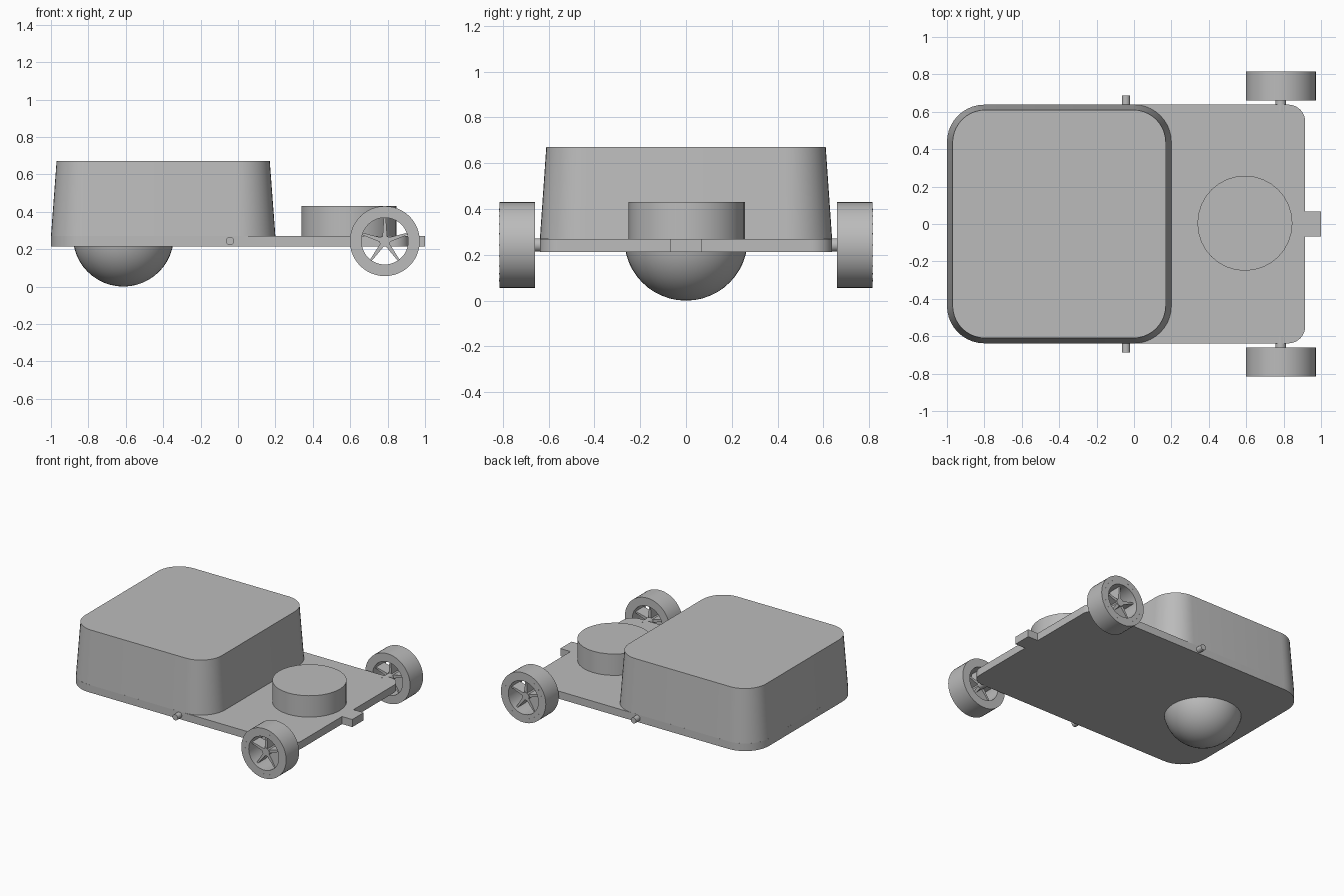
import bpy, bmesh
from math import cos, sin, pi, radians
from mathutils import Matrix, Vector

cube = bpy.data.objects.get("Cube")
if cube:
    bpy.data.objects.remove(cube)

GREY = (0.5, 0.5, 0.5, 1)
grey = bpy.data.materials.new("plain grey")
grey.use_nodes = True
grey.diffuse_color = GREY
grey.node_tree.nodes["Principled BSDF"].inputs["Base Color"].default_value = GREY


def finish(name, bm):
    """Turn a bmesh into a named, shaded object."""
    bmesh.ops.recalc_face_normals(bm, faces=bm.faces)
    mesh = bpy.data.meshes.new(name)
    bm.to_mesh(mesh)
    bm.free()
    mesh.materials.append(grey)
    obj = bpy.data.objects.new(name, mesh)
    bpy.context.collection.objects.link(obj)
    bpy.ops.object.select_all(action="DESELECT")
    obj.select_set(True)
    bpy.context.view_layer.objects.active = obj
    bpy.ops.object.shade_smooth_by_angle(angle=radians(30))
    return obj


def rounded_outline(x0, x1, half_y, r_left, r_right, z, steps=10):
    """Rectangle with separate corner radii for its two ends."""
    points = []
    corners = ((x1, 1, 1, r_right), (x0, -1, 1, r_left),
               (x0, -1, -1, r_left), (x1, 1, -1, r_right))
    for quarter, (x, sx, sy, r) in enumerate(corners):
        for i in range(steps + 1):
            a = (quarter + i / steps) * pi / 2
            points.append((x - sx * r + r * cos(a), sy * (half_y - r) + r * sin(a), z))
    return points


def loft(name, lower, upper):
    """Solid between two matching outlines."""
    bm = bmesh.new()
    a = [bm.verts.new(p) for p in lower]
    b = [bm.verts.new(p) for p in upper]
    n = len(a)
    for i in range(n):
        j = (i + 1) % n
        bm.faces.new((a[i], a[j], b[j], b[i]))
    bm.faces.new(a[::-1])
    bm.faces.new(b)
    return finish(name, bm)


def add_rod(bm, x, z, y0, y1, r, segments=24):
    """Cylinder lying along y."""
    place = Matrix.Translation((x, (y0 + y1) / 2, z)) @ Matrix.Rotation(pi / 2, 4, "X")
    bmesh.ops.create_cone(bm, cap_ends=True, segments=segments, radius1=r, radius2=r,
                          depth=abs(y1 - y0), matrix=place)


def add_box(bm, lo, hi):
    lo, hi = Vector(lo), Vector(hi)
    place = Matrix.Translation((lo + hi) / 2) @ Matrix.Diagonal((*(hi - lo), 1))
    return bmesh.ops.create_cube(bm, size=1, matrix=place)["verts"]


LOW, DECK, AXLE_Z, WHEEL_X = 0.213, 0.27, 0.243, 0.785

# Chassis plate and tapered body
loft("chassis_plate",
     rounded_outline(-1, 0.915, 0.638, 0.2, 0.09, LOW),
     rounded_outline(-1, 0.915, 0.638, 0.2, 0.09, DECK))
loft("body_shell",
     rounded_outline(-1, 0.2, 0.638, 0.2, 0.2, DECK - 0.002),
     rounded_outline(-0.97, 0.17, 0.61, 0.175, 0.175, 0.67))

# Round turret on the deck
bm = bmesh.new()
bmesh.ops.create_cone(bm, cap_ends=True, segments=32, radius1=0.254, radius2=0.254,
                      depth=0.162, matrix=Matrix.Translation((0.593, 0.004, DECK + 0.08)))
finish("turret", bm)

# Ball caster under the body, cut flat inside the plate
bm = bmesh.new()
bmesh.ops.create_uvsphere(bm, u_segments=40, v_segments=24, radius=0.27,
                          matrix=Matrix.Translation((-0.613, 0, 0.27)))
cut = bmesh.ops.bisect_plane(bm, geom=bm.verts[:] + bm.edges[:] + bm.faces[:],
                             plane_co=(0, 0, LOW + 0.02), plane_no=(0, 0, 1),
                             clear_outer=True)
rim = [e for e in cut["geom_cut"] if isinstance(e, bmesh.types.BMEdge)]
bmesh.ops.holes_fill(bm, edges=rim)
finish("ball_caster", bm)

# End tab
bm = bmesh.new()
add_box(bm, (0.9, -0.068, LOW), (1, 0.068, DECK))
finish("end_tab", bm)


def add_tyre(bm, y0, y1, outer, inner, segments=48):
    """Square-section ring around the wheel axis."""
    profile = ((outer, y0), (outer, y1), (inner, y1), (inner, y0))
    rings = [[bm.verts.new((WHEEL_X + r * cos(2 * pi * i / segments), y,
                            AXLE_Z + r * sin(2 * pi * i / segments)))
              for r, y in profile] for i in range(segments)]
    for i in range(segments):
        a, b = rings[i], rings[(i + 1) % segments]
        for k in range(4):
            m = (k + 1) % 4
            bm.faces.new((a[k], a[m], b[m], b[k]))


centre = Vector((WHEEL_X, 0, AXLE_Z))
for side, label in ((-1, "right"), (1, "left")):
    # Side peg
    bm = bmesh.new()
    add_rod(bm, -0.043, AXLE_Z, side * 0.6, side * 0.687, 0.022)
    finish(label + "_side_peg", bm)

    # Axle stub and hub
    bm = bmesh.new()
    add_rod(bm, WHEEL_X, AXLE_Z, side * 0.6, side * 0.79, 0.029)
    finish(label + "_axle_hub", bm)

    # Tyre ring
    bm = bmesh.new()
    add_tyre(bm, side * 0.66, side * 0.815, 0.187, 0.125)
    finish(label + "_tyre", bm)

    # Five spokes that narrow towards the rim
    bm = bmesh.new()
    for n in range(5):
        verts = add_box(bm, (WHEEL_X - 0.013, side * 0.69, AXLE_Z + 0.015),
                        (WHEEL_X + 0.013, side * 0.785, AXLE_Z + 0.13))
        for v in verts:
            if v.co.z > AXLE_Z + 0.1:
                v.co.x = WHEEL_X + (v.co.x - WHEEL_X) * 0.4
        bmesh.ops.rotate(bm, verts=verts, cent=centre,
                         matrix=Matrix.Rotation(2 * pi * n / 5, 3, "Y"))
    finish(label + "_spokes", bm)

    # Tiny studs around the tyre face
    bm = bmesh.new()
    for n in range(20):
        a = 2 * pi * n / 20
        add_rod(bm, WHEEL_X + 0.156 * cos(a), AXLE_Z + 0.156 * sin(a),
                side * 0.81, side * 0.816, 0.003, 8)
    finish(label + "_tyre_studs", bm)
